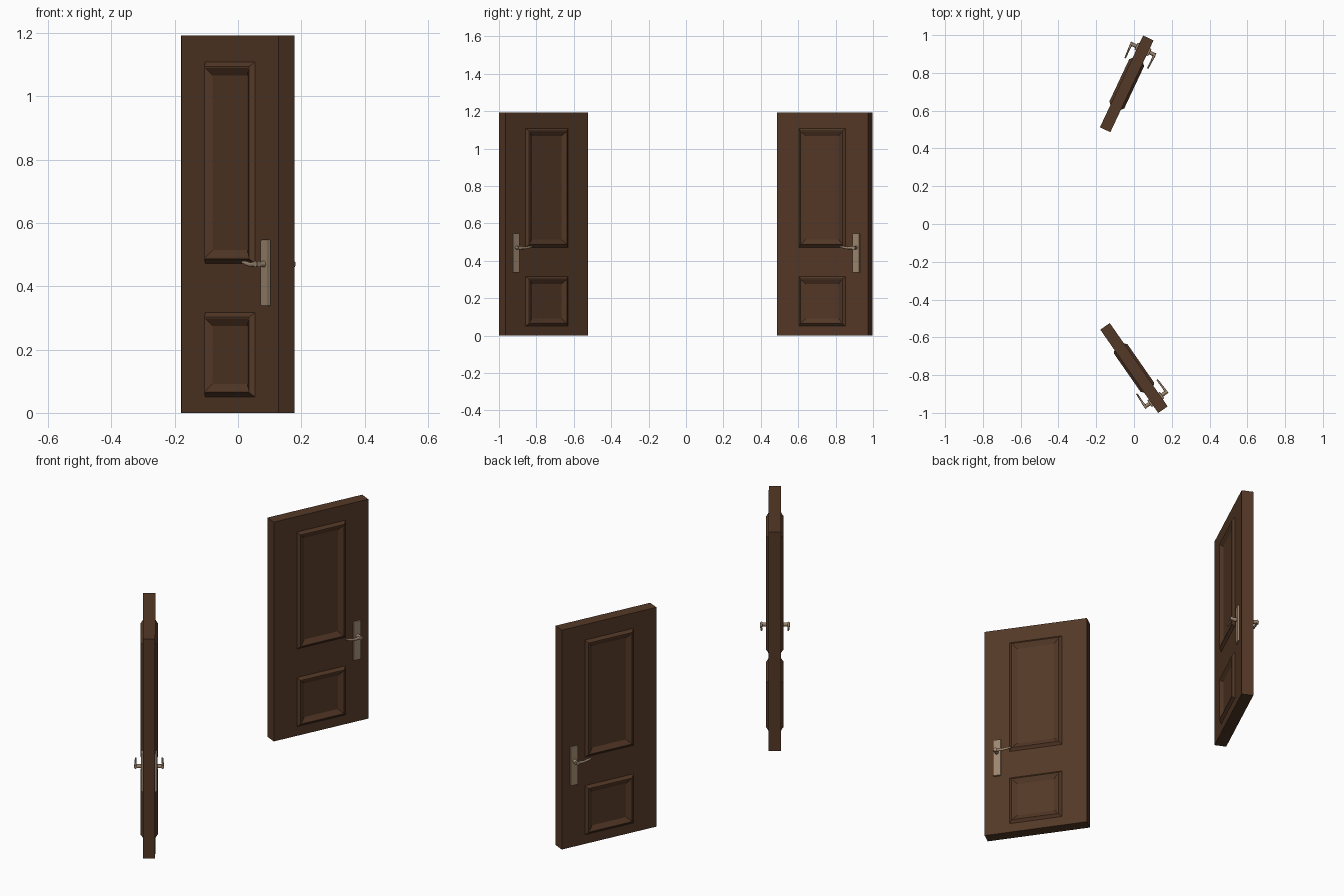
import bpy, bmesh, math
from mathutils import Vector, Matrix

if "Cube" in bpy.data.objects:
    bpy.data.objects.remove(bpy.data.objects["Cube"])


def material(name, rgb):
    m = bpy.data.materials.new(name)
    m.diffuse_color = (*rgb, 1)
    m.use_nodes = True
    m.node_tree.nodes["Principled BSDF"].inputs["Base Color"].default_value = m.diffuse_color
    return m


WOOD = material("dark_brown_wood", (0.088, 0.040, 0.020))
METAL = material("warm_tan_metal", (0.33, 0.235, 0.155))
L, T, H = 0.537, 0.061, 1.192   # door width, thickness, height


def finish(bm, name, mat, frame, smooth=False):
    bmesh.ops.recalc_face_normals(bm, faces=bm.faces)
    me = bpy.data.meshes.new(name)
    bm.to_mesh(me)
    bm.free()
    me.materials.append(mat)
    ob = bpy.data.objects.new(name, me)
    bpy.context.collection.objects.link(ob)
    ob.matrix_world = frame
    if smooth:
        bpy.ops.object.select_all(action='DESELECT')
        ob.select_set(True)
        bpy.context.view_layer.objects.active = ob
        bpy.ops.object.shade_smooth_by_angle(angle=math.radians(40))
    return ob


def box(name, mat, frame, lo, hi, bevel=0):
    bm = bmesh.new()
    lo, hi = Vector(lo), Vector(hi)
    size = hi - lo
    bmesh.ops.create_cube(bm, size=1, matrix=Matrix.Translation((lo + hi) / 2)
                          @ Matrix.Diagonal((*size, 1)))
    if bevel:
        bmesh.ops.bevel(bm, geom=bm.edges[:], offset=bevel, segments=2,
                        affect='EDGES', profile=0.5)
    finish(bm, name, mat, frame)


# Raised picture-frame moulding: (inset from outer edge, height above door face)
PROFILE = [(0, -0.002), (0, 0), (0.008, 0.007), (0.014, 0.013), (0.019, 0.013),
           (0.042, 0), (0.042, -0.002)]


def moulding(name, frame, side, z0, z1, half=0.138):
    bm = bmesh.new()
    rings = []
    for t, p in PROFILE:
        a, y = half - t, side * (T / 2 + p)
        rings.append([bm.verts.new(c) for c in
                      ((-a, y, z0 + t), (a, y, z0 + t), (a, y, z1 - t), (-a, y, z1 - t))])
    for r, q in zip(rings, rings[1:] + rings[:1]):
        for i in range(4):
            j = (i + 1) % 4
            bm.faces.new((r[i], r[j], q[j], q[i]))
    finish(bm, name, WOOD, frame)


def tube(name, frame, points, radii, up, n=12):
    """Round bar through points; radii are (sideways, upward) pairs."""
    bm = bmesh.new()
    pts = [Vector(p) for p in points]
    up = Vector(up)
    rings = []
    for i, p in enumerate(pts):
        d = pts[min(i + 1, len(pts) - 1)] - pts[max(i - 1, 0)]
        s = d.cross(up).normalized()
        ra, rb = radii[i]
        rings.append([bm.verts.new(p + s * ra * math.cos(k * math.tau / n)
                                   + up * rb * math.sin(k * math.tau / n)) for k in range(n)])
    for r, q in zip(rings, rings[1:]):
        for k in range(n):
            m = (k + 1) % n
            bm.faces.new((r[k], r[m], q[m], q[k]))
    bm.faces.new(rings[0])
    bm.faces.new(rings[-1])
    finish(bm, name, METAL, frame, True)


def door(label, centre, angle):
    frame = Matrix.Translation((*centre, 0)) @ Matrix.Rotation(math.radians(angle), 4, 'Z')
    box(label + "_slab", WOOD, frame, (-L / 2, -T / 2, 0), (L / 2, T / 2, H))
    hx, hz = 0.202, 0.47        # handle pivot
    for side, tag in ((-1, "_a"), (1, "_b")):
        moulding(label + "_upper_moulding" + tag, frame, side, 0.472, 1.108)
        moulding(label + "_lower_moulding" + tag, frame, side, 0.050, 0.317)
        # back plate, spindle and lever
        ys = sorted((side * (T / 2 - 0.003), side * (T / 2 + 0.010)))
        box(label + "_handle_plate" + tag, METAL, frame,
            (hx - 0.021, ys[0], 0.337), (hx + 0.021, ys[1], 0.547), 0.004)
        y = lambda p: side * (T / 2 + p)
        tube(label + "_handle_spindle" + tag, frame,
             [(hx, y(0.005), hz), (hx, y(0.044), hz)], [(0.010, 0.010)] * 2, (0, 0, 1))
        tube(label + "_handle_lever" + tag, frame,
             [(hx + 0.010, y(0.036), hz), (hx - 0.010, y(0.037), hz),
              (hx - 0.035, y(0.037), hz - 0.002), (hx - 0.060, y(0.036), hz + 0.002),
              (hx - 0.082, y(0.035), hz + 0.006)],
             [(0.008, 0.010), (0.007, 0.009), (0.005, 0.007), (0.005, 0.007), (0.004, 0.004)],
             (0, 0, 1))


# Two doors, swung open at slightly different angles
door("back_door", (-0.0385, 0.742), 64.8)
door("front_door", (0.0, -0.7625), -55.2)
